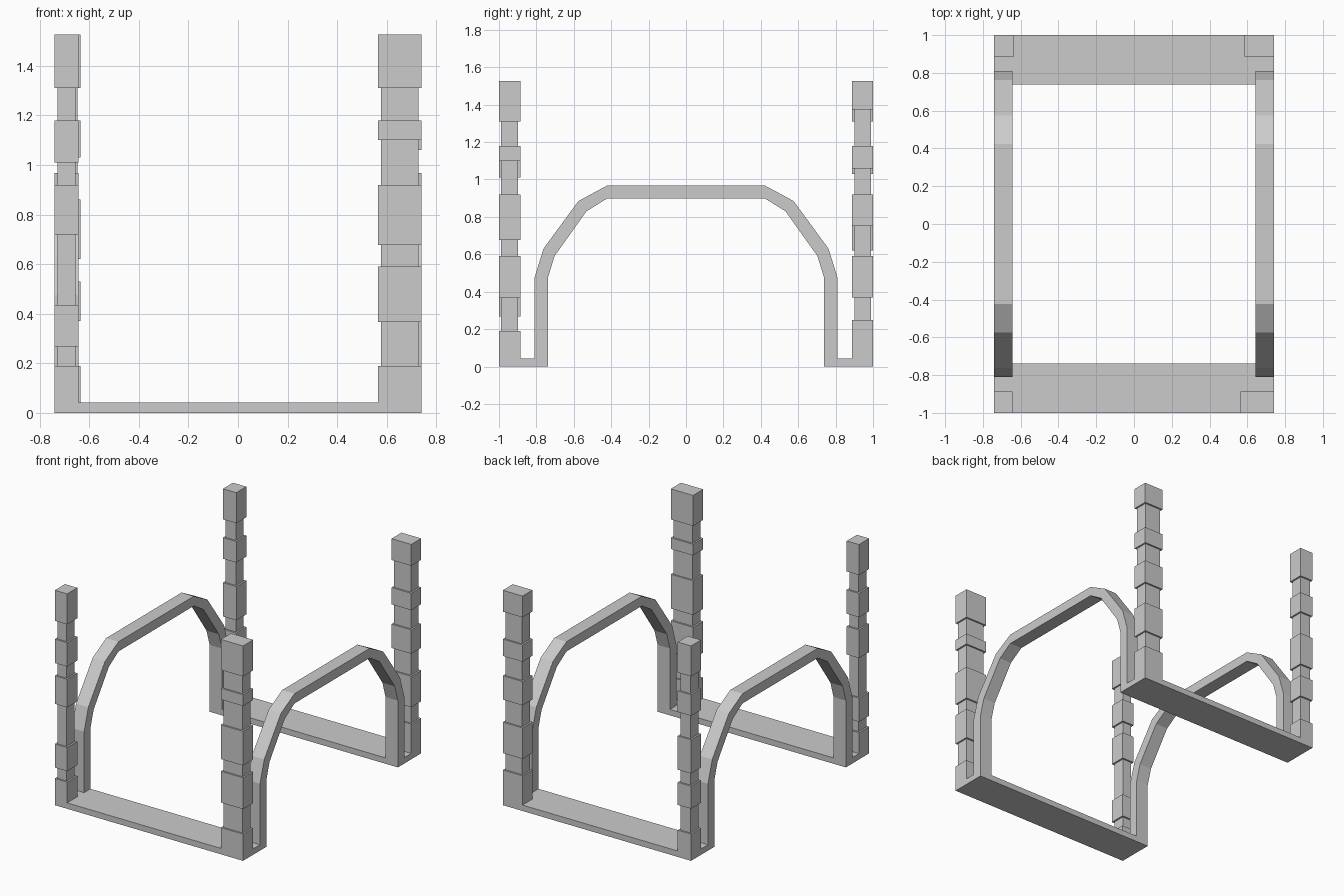
import bpy, bmesh

if "Cube" in bpy.data.objects:
    bpy.data.objects.remove(bpy.data.objects["Cube"])


def new_object(name, bm):
    bmesh.ops.recalc_face_normals(bm, faces=bm.faces[:])
    mesh = bpy.data.meshes.new(name)
    bm.to_mesh(mesh)
    bm.free()
    obj = bpy.data.objects.new(name, mesh)
    bpy.context.collection.objects.link(obj)
    return obj


def add_box(bm, x, y, z):
    verts = bmesh.ops.create_cube(bm, size=1)["verts"]
    for v in verts:
        v.co = [(lo + hi) / 2 + c * (hi - lo)
                for c, (lo, hi) in zip(v.co, (x, y, z))]


# Sill slabs at front and back
for name, y in (("front_sill", (-1, -0.738)), ("back_sill", (0.738, 1))):
    bm = bmesh.new()
    add_box(bm, (-0.74, 0.74), y, (0, 0.042))
    new_object(name, bm)

# Faceted arches along the left and right sides
outer = [(0.81, 0), (0.81, 0.475), (0.762, 0.63), (0.575, 0.885), (0.423, 0.967)]
inner = [(0.738, 0), (0.738, 0.475), (0.703, 0.59), (0.532, 0.83), (0.423, 0.898)]


def full_span(half):
    return [(-y, z) for y, z in half] + half[::-1]


def add_arch(name, x0, x1):
    bm = bmesh.new()
    rings = []
    for (yo, zo), (yi, zi) in zip(full_span(outer), full_span(inner)):
        rings.append([bm.verts.new(p) for p in
                      ((x0, yo, zo), (x1, yo, zo), (x1, yi, zi), (x0, yi, zi))])
    for a, b in zip(rings, rings[1:]):
        for i in range(4):
            j = (i + 1) % 4
            bm.faces.new((a[i], a[j], b[j], b[i]))
    bm.faces.new(rings[0])
    bm.faces.new(rings[-1])
    new_object(name, bm)


add_arch("left_arch", -0.74, -0.643)
add_arch("right_arch", 0.643, 0.74)

# Corner pillars: a slim core with irregular wider stone blocks
TOP, INSET = 1.527, 0.012
pillars = {
    "front_left_pillar": ((-0.74, -0.643), (-1, -0.886),
        [(0, 0.19), (0.267, 0.435), (0.72, 0.92), (1.01, 1.18), (1.31, TOP)]),
    "front_right_pillar": ((0.565, 0.74), (-1, -0.886),
        [(0, 0.19), (0.367, 0.59), (0.677, 0.92), (1.1, 1.18), (1.31, TOP)]),
    "back_left_pillar": ((-0.74, -0.635), (0.888, 1),
        [(0, 0.19), (0.37, 0.53), (0.62, 0.86), (1.03, 1.18), (1.31, TOP)]),
    "back_right_pillar": ((0.585, 0.74), (0.888, 1),
        [(0, 0.25), (0.37, 0.59), (0.75, 0.92), (1.06, 1.18), (1.375, TOP)]),
}
for name, (x, y, blocks) in pillars.items():
    bm = bmesh.new()
    slim_x = (x[0] + INSET, x[1] - INSET)
    slim_y = (y[0] + INSET, y[1] - INSET)
    for block in blocks:
        add_box(bm, x, y, block)
    for below, above in zip(blocks, blocks[1:]):
        add_box(bm, slim_x, slim_y, (below[1], above[0]))
    new_object(name, bm)
